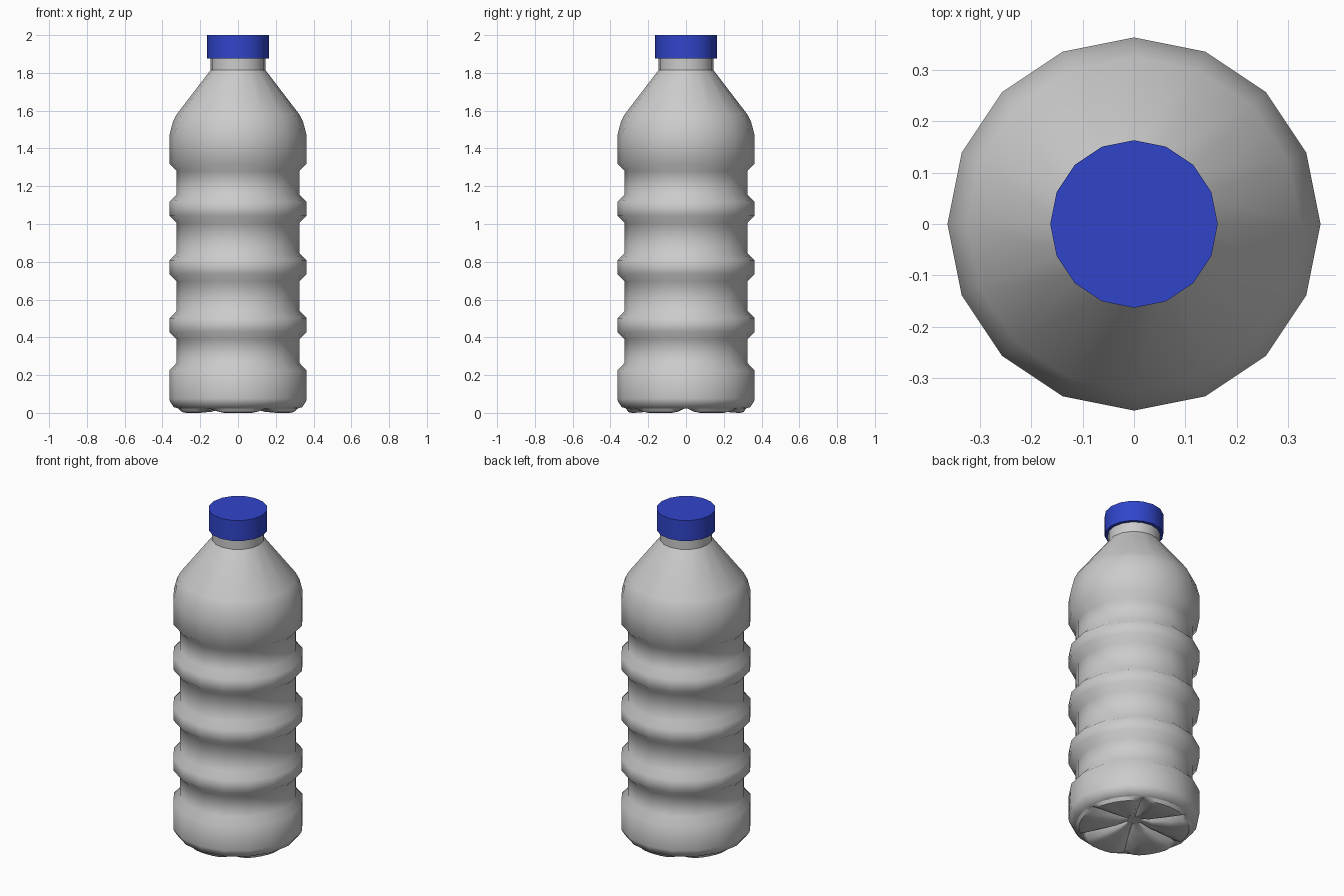
import bpy, bmesh
from math import sin, cos, pi, radians

if "Cube" in bpy.data.objects:
    bpy.data.objects.remove(bpy.data.objects["Cube"])

SIDES = 16


def finish(bm, name, angle):
    bmesh.ops.recalc_face_normals(bm, faces=bm.faces)
    me = bpy.data.meshes.new(name)
    bm.to_mesh(me)
    bm.free()
    ob = bpy.data.objects.new(name, me)
    bpy.context.collection.objects.link(ob)
    bpy.ops.object.select_all(action='DESELECT')
    ob.select_set(True)
    bpy.context.view_layer.objects.active = ob
    bpy.ops.object.shade_smooth_by_angle(angle=radians(angle))
    return ob


def rings_to_mesh(rings, bm, cap_first=False, cap_last=False):
    loops = [[bm.verts.new(p) for p in ring] for ring in rings]
    n = len(loops[0])
    for a, b in zip(loops, loops[1:]):
        for i in range(n):
            j = (i + 1) % n
            bm.faces.new((a[i], a[j], b[j], b[i]))
    if cap_first:
        bm.faces.new(loops[0][::-1])
    if cap_last:
        bm.faces.new(loops[-1])


def lathe(name, profile, angle, **caps):
    bm = bmesh.new()
    rings = [[(r * cos(2 * pi * i / SIDES), r * sin(2 * pi * i / SIDES), z)
              for i in range(SIDES)] for r, z in profile]
    rings_to_mesh(rings, bm, **caps)
    return finish(bm, name, angle)


# Bottle body: rounded foot, three grip ridges, domed shoulder
OUT, IN = 0.363, 0.325
profile = [(0.31, 0.022), (0.34, 0.03), (0.36, 0.06), (OUT, 0.075), (OUT, 0.225), (IN, 0.265)]
for z in (0.465, 0.772, 1.08):
    profile += [(IN, z - 0.075), (OUT, z - 0.037), (OUT, z + 0.037), (IN, z + 0.075)]
profile += [(IN, 1.28), (OUT, 1.32), (OUT, 1.47), (0.345, 1.54), (0.325, 1.58), (0.145, 1.815)]
lathe("bottle_body", profile, 60)

# Neck
lathe("neck", [(0.145, 1.815), (0.145, 1.88)], 30)

# Screw cap
cap = lathe("cap", [(0.145, 1.875), (0.163, 1.875), (0.163, 2.0)], 30,
            cap_first=True, cap_last=True)
blue = bpy.data.materials.new("cap_blue")
blue.diffuse_color = (0.03, 0.06, 0.6, 1)
blue.use_nodes = True
blue.node_tree.nodes["Principled BSDF"].inputs["Base Color"].default_value = blue.diffuse_color
cap.data.materials.append(blue)

# Underside: six feet separated by radial grooves
STEPS = 48
levels = [(0.318, 0.023, 0.026), (0.305, 0.004, 0.028), (0.285, 0.0, 0.032),
          (0.2, 0.006, 0.055), (0.1, 0.025, 0.06), (0.04, 0.05, 0.06)]
rings = []
for r, foot, groove in levels:
    ring = []
    for i in range(STEPS):
        a = 2 * pi * i / STEPS
        k = min(i % 8, 8 - i % 8)
        t = (0, 0.75, 1, 1, 1)[k]
        ring.append((r * cos(a), r * sin(a), groove + (foot - groove) * t))
    rings.append(ring)
bm = bmesh.new()
rings_to_mesh(rings, bm, cap_last=True)
base = finish(bm, "base_feet", 35)
# Open shell: make sure the underside faces down
if base.data.polygons[-1].normal.z > 0:
    base.data.flip_normals()
